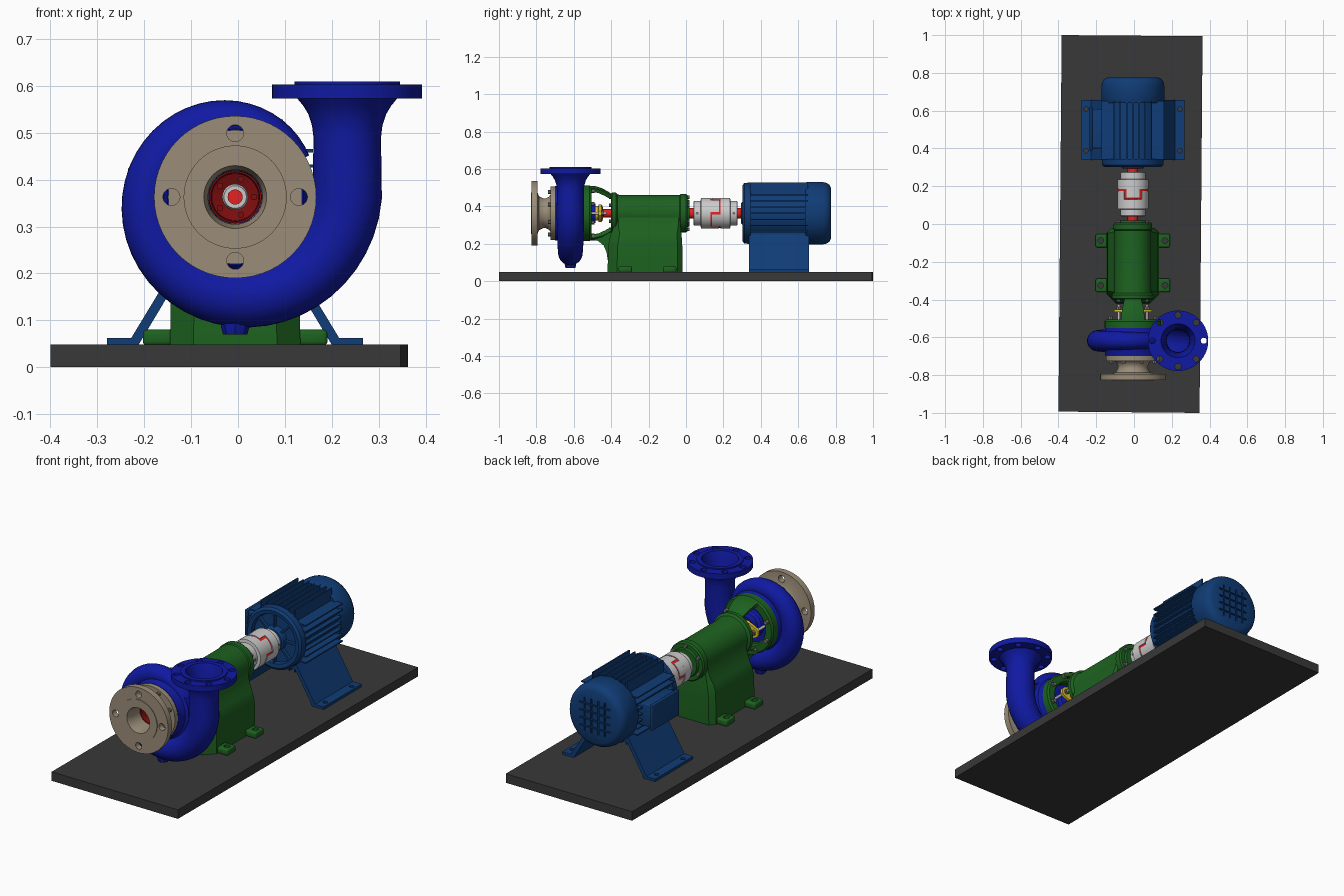
import bpy, bmesh, math
from mathutils import Matrix, Vector

if "Cube" in bpy.data.objects:
    bpy.data.objects.remove(bpy.data.objects["Cube"])

CX, CZ = -0.006, 0.363          # shaft line
PY = -0.618                     # volute plane
COL = dict(blue=(.005, .01, .36), green=(.012, .12, .014), motor=(.005, .045, .18), tan=(.33, .27, .19),
           plate=(.04, .04, .04), red=(.8, .015, .015), yellow=(.8, .55, .02), darkred=(.2, .004, .004),
           steel=(.55, .55, .57), bolt=(.16, .16, .15))
MATS = {}
for k, c in COL.items():
    MATS[k] = bpy.data.materials.new(k)
    MATS[k].diffuse_color = (*c, 1)

def finish(bm, name, mat):
    bmesh.ops.remove_doubles(bm, verts=bm.verts, dist=1e-5)
    bmesh.ops.recalc_face_normals(bm, faces=bm.faces)
    me = bpy.data.meshes.new(name)
    bm.to_mesh(me)
    bm.free()
    me.materials.append(MATS[mat])
    ob = bpy.data.objects.new(name, me)
    bpy.context.collection.objects.link(ob)
    return ob

def skin(bm, rings, wrap_ring=True, wrap_path=False, caps=False):
    vs = [[bm.verts.new(p) for p in r] for r in rings]
    n = len(vs[0])
    for i in range(len(vs) if wrap_path else len(vs) - 1):
        a, b = vs[i], vs[(i + 1) % len(vs)]
        for j in range(n if wrap_ring else n - 1):
            k = (j + 1) % n
            bm.faces.new((a[j], a[k], b[k], b[j]))
    if caps:
        bm.faces.new(vs[0])
        bm.faces.new(vs[-1])

def lathe(name, prof, mat, axis='Y', c=(CX, CZ), arc=None, closed=True, seg=56):
    """Revolve (radius, position) pairs about Y or Z; arc = (start, end) in degrees."""
    full = arc is None
    a0, a1 = arc or (0, 360)
    n = seg if full else 10
    rings = []
    for i in range(n if full else n + 1):
        a = math.radians(a0 + (a1 - a0) * i / n)
        u, v = math.cos(a), math.sin(a)
        rings.append([(c[0] + r * u, t, c[1] + r * v) if axis == 'Y' else (c[0] + r * u, c[1] + r * v, t)
                      for r, t in prof])
    bm = bmesh.new()
    skin(bm, rings, wrap_ring=closed, wrap_path=full, caps=not full)
    return finish(bm, name, mat)

def prism(name, pts, axis, lo, hi, mat, bevel=0):
    """Extrude a 2D outline along an axis."""
    put = {'X': lambda a, b, d: (d, a, b), 'Y': lambda a, b, d: (a, d, b), 'Z': lambda a, b, d: (a, b, d)}[axis]
    bm = bmesh.new()
    skin(bm, [[put(a, b, d) for a, b in pts] for d in (lo, hi)], caps=True)
    if bevel:
        bmesh.ops.bevel(bm, geom=bm.edges[:], offset=bevel, segments=3, profile=.5, affect='EDGES')
    return finish(bm, name, mat)

def box(name, x, y, z, mat, bevel=0):
    return prism(name, [(x[0], y[0]), (x[1], y[0]), (x[1], y[1]), (x[0], y[1])], 'Z', z[0], z[1], mat, bevel)

def rods(name, pts, axis, r, length, mat, seg=6):
    """Short cylinders centred on the given points, one object."""
    rot = {'X': Matrix.Rotation(math.pi / 2, 4, 'Y'), 'Y': Matrix.Rotation(math.pi / 2, 4, 'X'), 'Z': Matrix()}[axis]
    bm = bmesh.new()
    for p in pts:
        bmesh.ops.create_cone(bm, cap_ends=True, segments=seg, radius1=r, radius2=r, depth=length,
                              matrix=Matrix.Translation(p) @ rot)
    return finish(bm, name, mat)

def circle(n, r, y, off=0):
    return [(CX + r * math.cos(math.radians(off) + 2 * math.pi * i / n), y,
             CZ + r * math.sin(math.radians(off) + 2 * math.pi * i / n)) for i in range(n)]

def cut(ob, cutter):
    m = ob.modifiers.new('cut', 'BOOLEAN')
    m.object, m.solver = cutter, 'EXACT'
    bpy.context.view_layer.objects.active = ob
    bpy.ops.object.modifier_apply(modifier=m.name)
    bpy.data.objects.remove(cutter)

# Base plate, set very slightly askew
prism('base_plate', [(-.4, -.993), (.347, -1), (.363, .994), (-.383, 1)], 'Z', 0, .048, 'plate')

# Volute casing: growing spiral tube that runs up into the discharge neck
path = []
for i in range(45):
    d = 30 + 330 * i / 44
    r = .036 + .0001055 * d
    R = .169 + .0004 * d - r
    path.append((CX + R * math.cos(math.radians(d)), CZ + R * math.sin(math.radians(d)), r))
DX = path[-1][0]
path += [(DX, z, r) for z, r in ((.42, .073), (.49, .072), (.515, .075), (.54, .083), (.558, .094), (.575, .108))]
rings = []
for i, (x, z, r) in enumerate(path):
    p, q = path[max(i - 1, 0)], path[min(i + 1, len(path) - 1)]
    t = Vector((q[0] - p[0], 0, q[1] - p[1])).normalized()
    nrm = Vector((t.z, 0, -t.x))
    rings.append([Vector((x, PY, z)) + r * (math.cos(a) * nrm + math.sin(a) * Vector((0, 1, 0)))
                  for a in [2 * math.pi * k / 32 for k in range(32)]])
bm = bmesh.new()
skin(bm, rings)
bm.faces.new([v for v in bm.verts][:32])
finish(bm, 'volute', 'blue')
lathe('casing_cheeks', [(.06, -.70), (.145, -.70), (.148, -.675), (.155, -.655), (.17, -.648), (.17, -.588),
                        (.155, -.58), (.148, -.565), (.148, -.54), (.04, -.54)], 'blue')
lathe('drain_boss', [(0, .07), (.026, .07), (.03, .085), (.034, .13), (0, .13)], 'blue', 'Z', (CX, PY), closed=False, seg=8)
dis = lathe('discharge_flange', [(.09, .61), (.113, .61), (.113, .603), (.16, .603), (.16, .573), (.1, .573),
                                 (.072, .52), (.067, .40), (.06, .40), (.062, .50), (.07, .55)],
            'blue', 'Z', (DX, PY))
cut(dis, rods('holes', [(DX + .136 * math.cos(k * math.pi / 4), PY + .136 * math.sin(k * math.pi / 4), .59)
                        for k in range(8)], 'Z', .016, .1, 'blue', 20))

# Suction nozzle with bolted cover
suc = lathe('suction_nozzle', [(.067, -.829), (.11, -.829), (.11, -.825), (.173, -.825), (.173, -.793), (.108, -.793),
                               (.09, -.785), (.08, -.765), (.08, -.75), (.088, -.733), (.1, -.725), (.143, -.725),
                               (.143, -.70), (.057, -.70), (.058, -.79)], 'tan')
cut(suc, rods('holes', circle(4, .136, -.81), 'Y', .018, .06, 'tan', 24))
rods('suction_cover_bolts', circle(8, .124, -.731, 22.5), 'Y', .011, .016, 'bolt')

# Impeller, nut and shaft
lathe('impeller', [(.056, -.735), (.052, -.735), (.05, -.70), (.02, -.69), (.02, -.66), (.056, -.66)], 'darkred')
bm_blades = circle(5, .04, -.70)
rods('impeller_vanes', bm_blades, 'Y', .007, .03, 'darkred', 8)
lathe('impeller_nut', [(.016, -.735), (.024, -.735), (.028, -.725), (.028, -.69), (.016, -.69)], 'steel', seg=24)
lathe('shaft', [(0, -.745), (.016, -.745), (.016, -.60), (.022, -.60), (.022, -.2), (.028, -.2), (.028, .32), (0, .32)],
      'red', closed=False, seg=32)

# Stuffing box and gland
lathe('stuffing_box', [(.026, -.545), (.075, -.545), (.07, -.525), (.055, -.515), (.052, -.485), (.026, -.485)], 'blue')
lathe('gland_sleeve', [(.024, -.49), (.038, -.49), (.038, -.47), (.045, -.465), (.045, -.45), (.03, -.443), (.024, -.443)], 'yellow')
oval = [(CX + sx * x, CZ + sz * z) for sx, sz, order in ((1, 1, 1), (-1, 1, -1), (-1, -1, 1), (1, -1, -1))
        for x, z in [(.1, .012), (.09, .022), (.035, .048)][::order]]
gl = prism('gland_flange', oval, 'Y', -.467, -.452, 'yellow')
cut(gl, rods('bore', [(CX, -.46, CZ)], 'Y', .03, .05, 'yellow', 32))
rods('gland_studs', [(CX + s * .075, -.485, CZ) for s in (-1, 1)], 'Y', .007, .12, 'steel', 12)
rods('gland_nuts', [(CX + s * .075, -.445, CZ) for s in (-1, 1)], 'Y', .014, .014, 'bolt')

# Bearing frame: casing ring, lantern arms, bearing housing
lathe('lantern_ring', [(.1, -.55), (.149, -.55), (.149, -.515), (.142, -.505), (.108, -.505), (.1, -.515)], 'green')
arm = [(.147, -.515), (.144, -.48), (.134, -.45), (.118, -.42), (.105, -.40), (.1, -.38),
       (.08, -.38), (.088, -.41), (.105, -.44), (.12, -.47), (.126, -.515)]
for nm, a in (('top', 90), ('bottom', 270)):
    lathe(nm + '_lantern_arm', arm, 'green', arc=(a - 25, a + 25))
prism('lantern_web', [(-.515, .225), (-.47, .215), (-.44, .19), (-.425, .155), (-.418, .11), (-.415, .049),
                      (-.38, .049), (-.38, .27), (-.42, .255), (-.46, .24), (-.515, .235)], 'X', CX - .045, CX + .045, 'green')
rods('lantern_bolts', circle(8, .128, -.498, 22.5), 'Y', .011, .02, 'bolt')
lathe('bearing_housing', [(.03, -.40), (.1, -.40), (.112, -.395), (.112, -.375), (.1, -.365), (.097, -.35), (.097, -.035),
                          (.102, -.03), (.102, 0), (.096, .008), (.075, .008), (.07, .018), (.03, .018)], 'green')
for y, nm in ((.012, 'rear'), (-.404, 'front')):
    rods(nm + '_cover_bolts', circle(6, .086, y, 30), 'Y', .01, .016, 'bolt')

# Pedestal lofted from chamfered rectangles
def footprint(z, w, y0, y1, c):
    half = [(w - c, y0), (w, y0 + c), (w, y1 - c * .5), (w - c * .5, y1)]
    return [(CX + x, y, z) for x, y in half] + [(CX - x, y, z) for x, y in half[::-1]]
bm = bmesh.new()
skin(bm, [footprint(*s) for s in ((.048, .139, -.42, -.02, .05), (.19, .137, -.415, -.02, .05), (.225, .133, -.41, -.022, .05),
                                  (.255, .123, -.40, -.025, .045), (.285, .108, -.39, -.028, .03), (.32, .097, -.38, -.03, .02),
                                  (.365, .09, -.38, -.03, .02))], caps=True)
finish(bm, 'pedestal', 'green')
for sx, sn in ((-1, 'left'), (1, 'right')):
    for y, yn in ((-.325, 'front'), (-.088, 'rear')):
        xs = sorted((CX + sx * .12, CX + sx * .197))
        f = box(f'pedestal_foot_{yn}_{sn}', xs, (y - .036, y + .036), (.046, .08), 'green', .009)
        cut(f, rods('hole', [(CX + sx * .17, y, .06)], 'Z', .015, .1, 'green', 20))

# Jaw coupling: two hubs, interlocking jaws, red spider
MID = .158
lathe('coupling_spider', [(.03, .132), (.079, .132), (.079, .184), (.03, .184)], 'red')
for s, nm in ((-1, 'pump'), (1, 'motor')):
    lathe(nm + '_coupling_hub', [(r, MID + s * d) for r, d in
          ((.028, .118), (.062, .118), (.066, .114), (.066, .08), (.082, .078), (.082, .027), (.028, .027))], 'steel')
    for k in range(3):
        a = k * 120 + (30 if s < 0 else 90)
        lathe(f'{nm}_coupling_jaw_{k + 1}', [(.04, MID + s * .028), (.082, MID + s * .028), (.082, MID - s * .018),
              (.04, MID - s * .018)], 'steel', arc=(a - 25, a + 25))
rods('coupling_grub_screws', [(CX + .062, y, CZ) for y in (.06, .256)], 'X', .008, .012, 'bolt', 12)

# Motor: end bell, body with parallel fins, fan cover
lathe('motor_end_bell', [(.03, .295), (.055, .295), (.06, .30), (.065, .325), (.125, .325), (.13, .305), (.15, .302),
                         (.162, .312), (.164, .345), (.03, .345)], 'motor')
for k in range(8):
    a = k * math.pi / 4
    u, v = Vector((math.cos(a), math.sin(a))), Vector((-math.sin(a), math.cos(a))) * .005
    o = Vector((CX, CZ))
    prism(f'end_bell_rib_{k + 1}', [o + u * .055 + v, o + u * .14 + v, o + u * .14 - v, o + u * .055 - v], 'Y', .308, .33, 'motor')
lathe('motor_body', [(0, .33), (.145, .33), (.145, .66), (0, .66)], 'motor', closed=False)
bm = bmesh.new()
for k in range(-3, 4):
    o = k * .033
    for s in (-1, 1):
        for horiz in (0, 1):
            size = (.075, .31, .007) if horiz else (.007, .31, .075)
            ofs = (s * .128, 0, o) if horiz else (o, 0, s * .128)
            bmesh.ops.create_cube(bm, size=1, matrix=Matrix.Translation(Vector((CX, .497, CZ)) + Vector(ofs))
                                  @ Matrix.Diagonal((*size, 1)))
finish(bm, 'motor_fins', 'motor')
fan = lathe('fan_cover', [(0, .64), (.163, .64), (.167, .648), (.167, .73), (.163, .75), (.153, .766), (.137, .775), (0, .775)],
            'motor', closed=False)
for k in range(4):
    o = -.06 + k * .04
    cut(fan, box('slot', (CX + o - .004, CX + o + .004), (.768, .80), (CZ - .09, CZ + .09), 'motor'))
    cut(fan, box('slot', (CX - .09, CX + .09), (.768, .80), (CZ + o - .004, CZ + o + .004), 'motor'))
box('terminal_box', (-.222, -.12), (.40, .61), (.30, .418), 'motor', .005)
box('terminal_box_lid', (-.235, -.22), (.39, .62), (.29, .426), 'motor', .004)

# Motor stand: bent plate, mirrored outline
half = [(.273, .048), (.273, .062), (.222, .062), (.108, .25), (.08, .25), (.1, .225), (.206, .048)]
for s, nm in ((-1, 'left'), (1, 'right')):
    leg = prism(f'motor_stand_{nm}', [(CX + s * x, z) for x, z in half], 'Y', .338, .657, 'motor')
    cut(leg, rods('holes', [(CX + s * .248, y, .055) for y in (.388, .608)], 'Z', .012, .08, 'motor', 20))
box('motor_stand_top', (CX - .1, CX + .1), (.338, .657), (.215, .245), 'motor')

# Smooth shading with crisp edges
for ob in bpy.context.collection.objects:
    ob.data.shade_smooth()
    ob.data.set_sharp_from_angle(angle=math.radians(32))

for m in bpy.data.materials:
    if m.users and not m.is_grease_pencil:
        m.use_nodes = True
        m.node_tree.nodes["Principled BSDF"].inputs["Base Color"].default_value = m.diffuse_color
